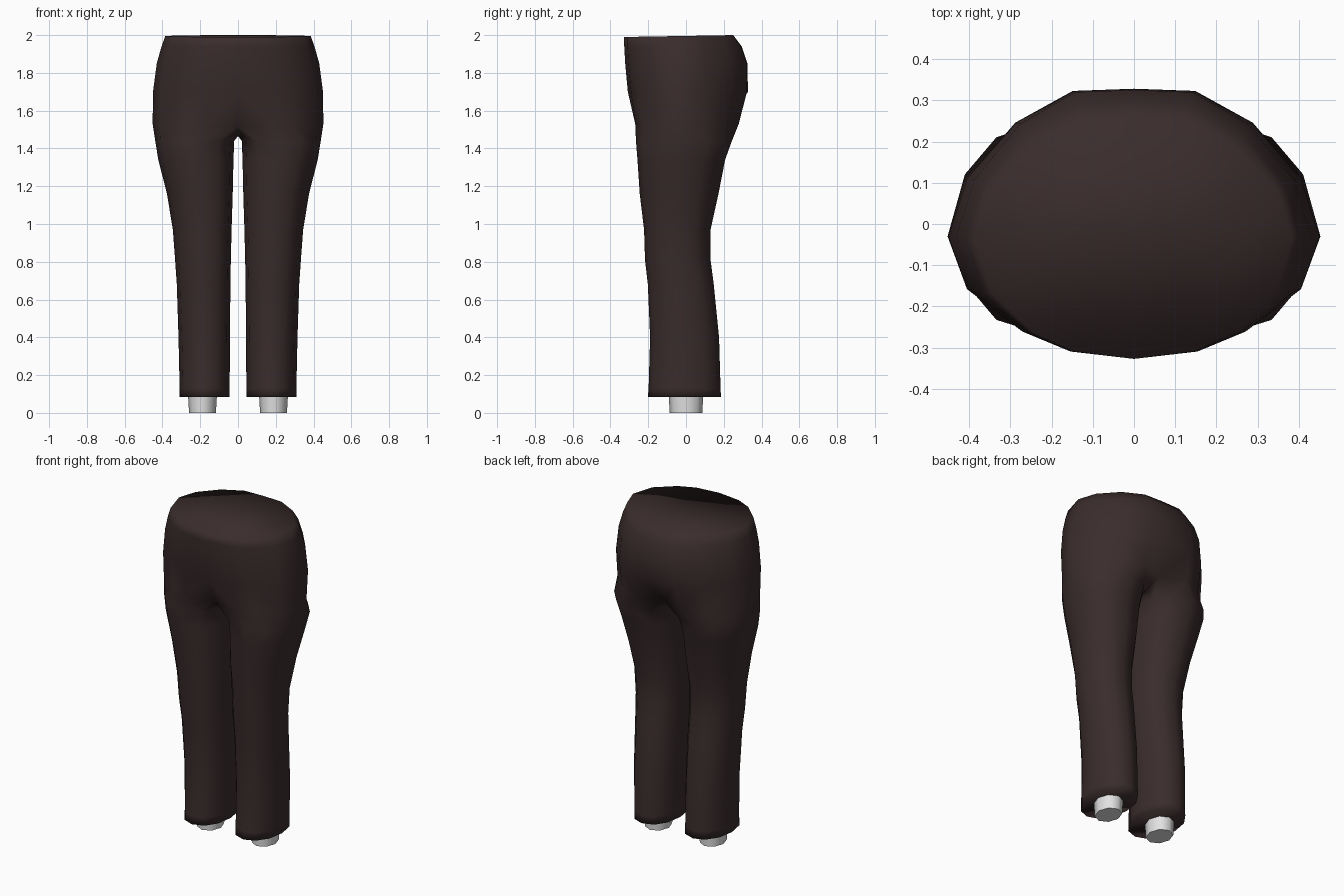
import bpy, bmesh, math

if "Cube" in bpy.data.objects:
    bpy.data.objects.remove(bpy.data.objects["Cube"])


def material(name, rgb):
    m = bpy.data.materials.new(name)
    m.diffuse_color = (*rgb, 1)
    m.use_nodes = True
    m.node_tree.nodes["Principled BSDF"].inputs["Base Color"].default_value = m.diffuse_color
    return m


brown = material("dark brown cloth", (0.042, 0.025, 0.025))
grey = material("light grey", (0.76, 0.76, 0.76))

# Half outline of the hips, from front centre round the side to back centre
HIP_X = [0, .38, .63, .9, 1, .9, .64, .33, 0]
HIP_Y = [-1, -.94, -.79, -.46, 0, .39, .77, .985, 1]


def hip_ring(z, half_width, front, back, mid=-0.03, tilt=0.0):
    pts = []
    for u, v in zip(HIP_X, HIP_Y):
        y = mid + v * ((mid - front) if v < 0 else (back - mid))
        pts.append((u * half_width, y, z + tilt * v))
    return pts


def leg_ring(z, inner, outer, front, back, inner_power=0.9):
    cx, hx = (inner + outer) / 2, (outer - inner) / 2
    cy, hy = (front + back) / 2, (back - front) / 2
    pts = []
    for i in range(12):
        a = math.radians(-120 + 30 * i)
        c, s = math.cos(a), math.sin(a)
        p = inner_power if c < 0 else 1.0
        pts.append((cx + hx * math.copysign(abs(c) ** p, c),
                    cy + hy * math.copysign(abs(s) ** .95, s), z))
    return pts


def add_verts(bm, pts):
    return [bm.verts.new(p) for p in pts]


def bridge(bm, a, b, closed):
    n = len(a)
    for i in range(n if closed else n - 1):
        j = (i + 1) % n
        bm.faces.new((a[i], a[j], b[j], b[i]))


def finish(bm, name, mat, smooth_angle):
    bmesh.ops.recalc_face_normals(bm, faces=bm.faces)
    me = bpy.data.meshes.new(name)
    bm.to_mesh(me)
    bm.free()
    me.materials.append(mat)
    ob = bpy.data.objects.new(name, me)
    bpy.context.collection.objects.link(ob)
    mod = ob.modifiers.new("mirror", 'MIRROR')
    mod.merge_threshold = 0.0005
    bpy.context.view_layer.objects.active = ob
    ob.select_set(True)
    bpy.ops.object.shade_smooth_by_angle(angle=math.radians(smooth_angle))
    ob.select_set(False)
    return ob


# Trousers: closed waist, hips, crotch and one leg, then mirrored
bm = bmesh.new()
hips = [
    hip_ring(1.995, .385, -.327, .25, tilt=.005),
    hip_ring(1.94, .405, -.327, .295),
    hip_ring(1.85, .43, -.322, .325),
    hip_ring(1.70, .45, -.308, .328),
    hip_ring(1.53, .452, -.284, .284),
]
# Crease at the centre of the lowest hip ring
hips[-1][0] = (0, -.22, 1.52)
hips[-1][-1] = (0, .21, 1.52)
rings = [add_verts(bm, r) for r in hips]
bm.faces.new(rings[0])
for a, b in zip(rings, rings[1:]):
    bridge(bm, a, b, False)

crotch = add_verts(bm, [(0, .11, 1.48), (0, 0, 1.465), (0, -.11, 1.48)])
legs = [
    leg_ring(1.44, .02, .438, -.265, .243, .7),
    leg_ring(1.34, .024, .422, -.257, .207, .75),
    leg_ring(1.16, .028, .376, -.245, .172, .8),
    leg_ring(.97, .034, .345, -.222, .13),
    leg_ring(.81, .038, .333, -.217, .13),
    leg_ring(.68, .040, .324, -.202, .147),
    leg_ring(.40, .043, .315, -.19, .175),
    leg_ring(.13, .044, .309, -.198, .183),
    leg_ring(.083, .045, .309, -.202, .185),
]
loops = [rings[-1] + crotch] + [add_verts(bm, r) for r in legs]
for a, b in zip(loops, loops[1:]):
    bridge(bm, a, b, True)
bm.faces.new(loops[-1])
finish(bm, "trousers", brown, 180)

# Ankles: short tapered stubs below the hems
bm = bmesh.new()
ends = []
for z, rx, ry in ((0, .071, .086), (.10, .077, .092)):
    ends.append(add_verts(bm, [
        (.188 + rx * math.cos(math.pi * k / 4),
         ry * math.sin(math.pi * k / 4), z) for k in range(8)]))
bridge(bm, ends[0], ends[1], True)
for e in ends:
    bm.faces.new(e)
finish(bm, "ankles", grey, 60)
